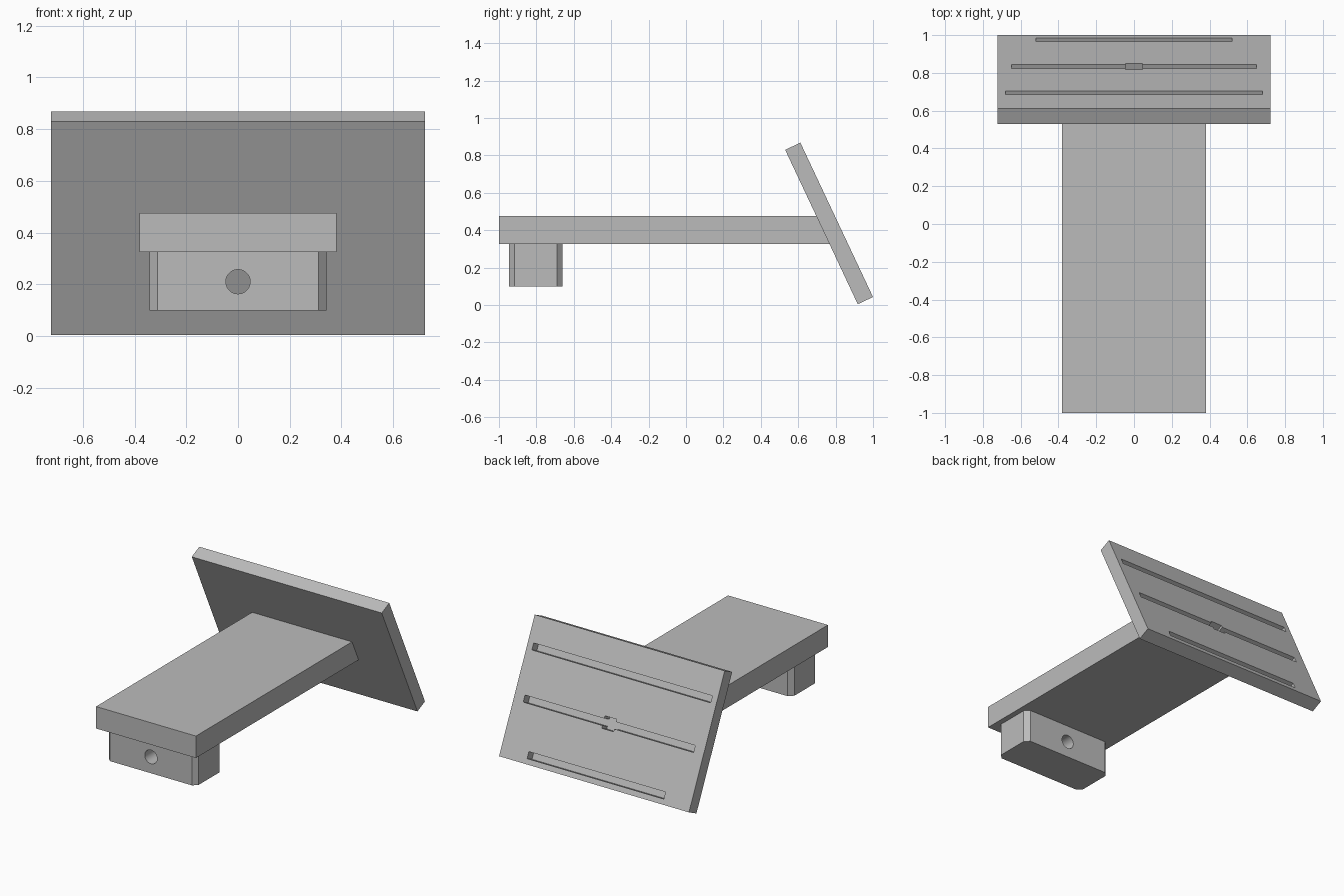
import bpy, bmesh
from math import radians
from mathutils import Matrix, Vector

if "Cube" in bpy.data.objects:
    bpy.data.objects.remove(bpy.data.objects["Cube"])

# Single plain grey
GREY = (0.50, 0.50, 0.50, 1)
grey = bpy.data.materials.new("plain_grey")
grey.use_nodes = True
grey.diffuse_color = GREY
grey.node_tree.nodes["Principled BSDF"].inputs["Base Color"].default_value = GREY


def make(name, bm, matrix=Matrix()):
    bmesh.ops.recalc_face_normals(bm, faces=bm.faces)
    mesh = bpy.data.meshes.new(name)
    bm.to_mesh(mesh)
    bm.free()
    mesh.materials.append(grey)
    obj = bpy.data.objects.new(name, mesh)
    obj.matrix_world = matrix
    bpy.context.collection.objects.link(obj)
    return obj


def box(name, size, centre, matrix=Matrix()):
    bm = bmesh.new()
    bmesh.ops.create_cube(bm, size=1)
    bmesh.ops.scale(bm, vec=size, verts=bm.verts)
    bmesh.ops.translate(bm, vec=centre, verts=bm.verts)
    return make(name, bm, matrix)


def prism(name, outline, direction):
    """Extrude a closed outline along a direction."""
    bm = bmesh.new()
    face = bm.faces.new([bm.verts.new(p) for p in outline])
    ext = bmesh.ops.extrude_face_region(bm, geom=[face], use_keep_orig=True)
    moved = [v for v in ext["geom"] if isinstance(v, bmesh.types.BMVert)]
    bmesh.ops.translate(bm, vec=direction, verts=moved)
    return make(name, bm)


def cut(target, cutter):
    """Subtract the cutter, then discard it."""
    cutter.hide_render = True
    mod = target.modifiers.new("cut", 'BOOLEAN')
    mod.operation, mod.solver, mod.object = 'DIFFERENCE', 'EXACT', cutter
    bpy.ops.object.select_all(action='DESELECT')
    bpy.context.view_layer.objects.active = target
    target.select_set(True)
    bpy.ops.object.modifier_apply(modifier=mod.name)
    bpy.data.objects.remove(cutter)


# Tilted plate: local y is its outward normal, local z runs up its face
THICK, TALL, DEPTH = 0.09, 0.912, 0.06
tilt = Matrix.Translation((0, 0.765, 0.436)) @ Matrix.Rotation(radians(25.2), 4, 'X')
plate = box("tilted_plate", (1.445, THICK, TALL), (0, 0, 0), tilt)

# Three long slots in the outer face, with a wider notch at the middle
for half, height, width in ((0.68, 0.262, 0.045), (0.648, -0.066, 0.045),
                            (0.52, -0.398, 0.045), (0.045, -0.066, 0.08)):
    centre = (0, THICK / 2 - DEPTH / 2 + 0.01, height)
    cut(plate, box("slot_cutter", (2 * half, DEPTH + 0.02, width), centre, tilt))

# Horizontal arm, its far end sloped to sit just inside the plate
LOW, HIGH = 0.325, 0.476
prism("arm", [(-0.38, -1, LOW), (-0.38, -1, HIGH),
              (-0.38, 0.71, HIGH), (-0.38, 0.781, LOW)], (0.76, 0, 0))

# Foot block with chamfered upright edges
X, Y, C = 0.342, 0.143, 0.03
corners = []
for sx, sy in ((1, 1), (-1, 1), (-1, -1), (1, -1)):
    pair = [(sx * X, sy * (Y - C)), (sx * (X - C), sy * Y)]
    corners += pair if sx == sy else pair[::-1]
foot = prism("foot_block", [(x, y - 0.803, 0.098) for x, y in corners],
             (0, 0, LOW - 0.098))

# Round hole through the foot from front to back
bm = bmesh.new()
bmesh.ops.create_cone(bm, cap_ends=True, segments=40, radius1=0.047,
                      radius2=0.047, depth=0.6)
cut(foot, make("hole_cutter", bm, Matrix.Translation((0, -0.803, 0.21))
               @ Matrix.Rotation(radians(90), 4, 'X')))
bpy.ops.object.shade_smooth_by_angle(angle=radians(25))
